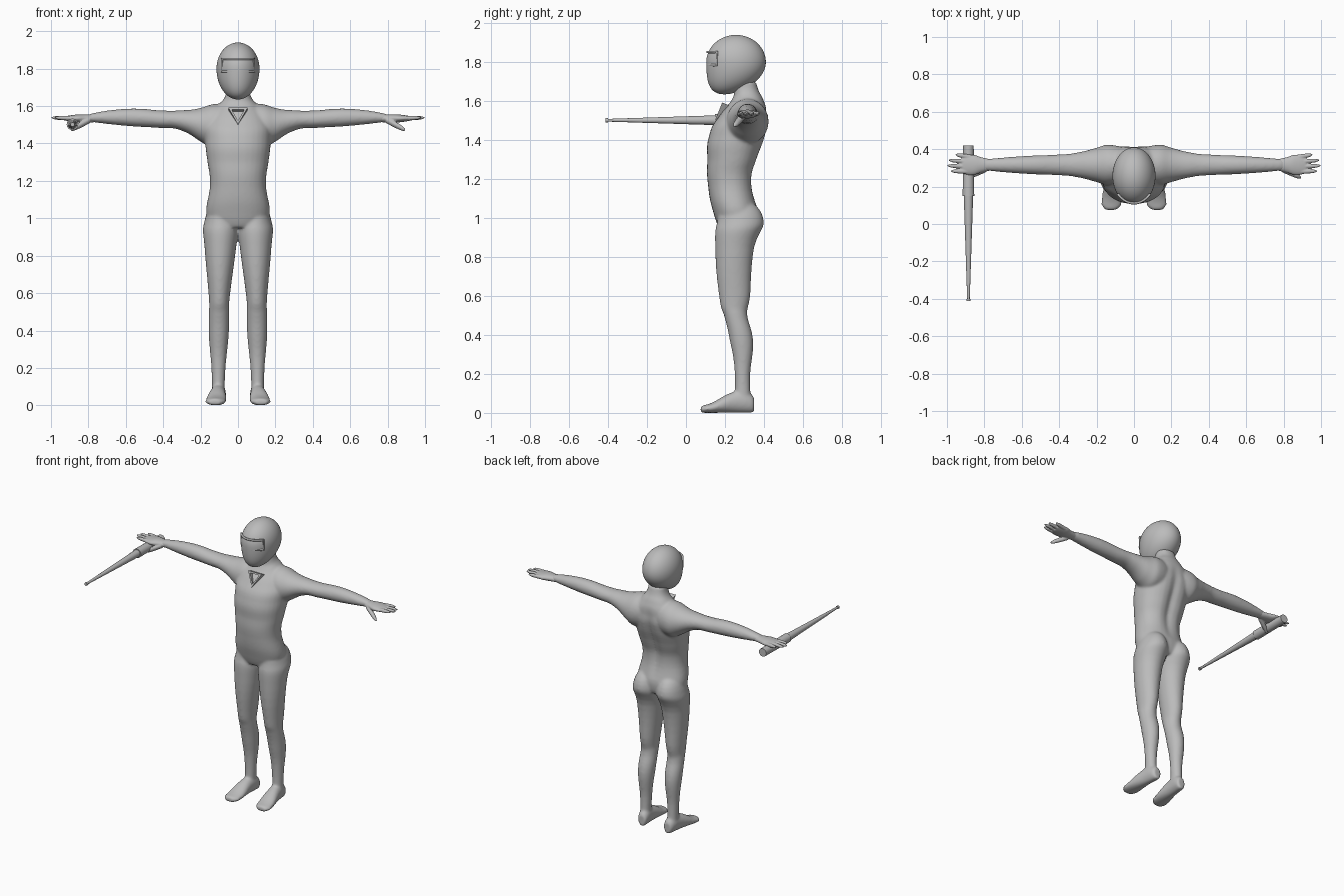
import bpy, bmesh, math

default_cube = bpy.data.objects.get("Cube")
if default_cube:
    bpy.data.objects.remove(default_cube, do_unlink=True)

grey = bpy.data.materials.new("plain grey")
grey.use_nodes = True
colour = (0.5, 0.5, 0.5, 1)
grey.diffuse_color = colour
grey.node_tree.nodes["Principled BSDF"].inputs["Base Color"].default_value = colour


def blend(before, start, end, after, t):
    """Ease from start to end, following the slope of the neighbours."""
    ease = t * t * (3 - 2 * t)
    leaving = start + t * (end - before) / 2
    arriving = end - (1 - t) * (after - start) / 2
    return leaving + ease * (arriving - leaving)


def loft(bm, axis, stations, steps=5, sides=32, power=1):
    """Skin oval sections, each (position, centre a, radius a, centre b, radius b)."""
    padded = [stations[0], *stations, stations[-1]]
    rows = []
    for group in zip(padded, padded[1:], padded[2:], padded[3:]):
        for step in range(steps):
            rows.append([blend(*values, step / steps) for values in zip(*group)])
    rows.append(stations[-1])
    rings = []
    for position, centre_a, radius_a, centre_b, radius_b in rows:
        ring = []
        for side in range(sides):
            angle = math.tau * side / sides
            cosine, sine = math.cos(angle), math.sin(angle)
            a = centre_a + radius_a * math.copysign(abs(cosine) ** power, cosine)
            b = centre_b + radius_b * math.copysign(abs(sine) ** power, sine)
            place = {"x": (position, a, b), "y": (a, position, b), "z": (a, b, position)}
            ring.append(bm.verts.new(place[axis]))
        rings.append(ring)
    faces = [bm.faces.new(rings[0]), bm.faces.new(rings[-1])]
    for lower, upper in zip(rings, rings[1:]):
        for side in range(sides):
            faces.append(bm.faces.new((lower[side - 1], lower[side], upper[side], upper[side - 1])))
    bmesh.ops.recalc_face_normals(bm, faces=faces)
    return [vert for ring in rings for vert in ring]


def digit(bm, start, end, radius):
    """Round-tipped finger running from start to end."""
    stations = []
    for step in range(9):
        t = step / 8
        x, y, z = (s + (e - s) * t for s, e in zip(start, end))
        thick = radius * math.sqrt(1.05 - t ** 4)
        stations.append((x, y, thick, z, thick))
    loft(bm, "x", stations, steps=2, sides=16)


def mirrored(bm):
    """Add a copy reflected across the middle plane."""
    copy = bmesh.ops.duplicate(bm, geom=bm.verts[:] + bm.edges[:] + bm.faces[:])["geom"]
    for item in copy:
        if isinstance(item, bmesh.types.BMVert):
            item.co.x = -item.co.x
    bmesh.ops.reverse_faces(bm, faces=[f for f in copy if isinstance(f, bmesh.types.BMFace)])


def finish(bm, name, voxel=0, smoothing=0):
    mesh = bpy.data.meshes.new(name)
    bm.to_mesh(mesh)
    bm.free()
    obj = bpy.data.objects.new(name, mesh)
    bpy.context.collection.objects.link(obj)
    mesh.materials.append(grey)
    mesh.shade_smooth()
    mesh.set_sharp_from_angle(angle=math.radians(40))
    if voxel:
        remesh = obj.modifiers.new("Blend", "REMESH")
        remesh.mode, remesh.voxel_size, remesh.use_smooth_shade = "VOXEL", voxel, True
        soften = obj.modifiers.new("Soften", "SMOOTH")
        soften.factor, soften.iterations = 0.5, smoothing
    return obj


arm_depth = 0.316
body = bmesh.new()

# Legs: height, half width, depth centre, half depth
leg = [(1.08, 0.05, 0.26, 0.08), (0.98, 0.09, 0.28, 0.12), (0.85, 0.085, 0.25, 0.1),
       (0.6, 0.058, 0.25, 0.08), (0.5, 0.054, 0.255, 0.06), (0.37, 0.053, 0.285, 0.06),
       (0.2, 0.038, 0.29, 0.04), (0.05, 0.034, 0.29, 0.045)]
loft(body, "z", [(z, 0.105 - 0.015 * z * z, w, y, d) for z, w, y, d in leg])

# Feet: depth, half width, instep height, toes turned a little outward
foot = [(0.35, 0.02, 0.06), (0.33, 0.035, 0.1), (0.25, 0.042, 0.11),
        (0.14, 0.055, 0.055), (0.09, 0.045, 0.04), (0.075, 0.02, 0.03)]
loft(body, "y", [(y, 0.13 - 0.09 * y, w, top / 2, top / 2) for y, w, top in foot])

# Arms: reach, half depth, height, half thickness
arm = [(0.03, 0.08, 1.51, 0.09), (0.12, 0.107, 1.497, 0.115), (0.2, 0.092, 1.5, 0.09),
       (0.3, 0.067, 1.523, 0.055), (0.42, 0.055, 1.53, 0.047), (0.6, 0.047, 1.54, 0.046),
       (0.8, 0.03, 1.537, 0.02)]
loft(body, "x", [(x, arm_depth, d, z, t) for x, d, z, t in arm])
mirrored(body)

# Torso: height, half width, depth centre, half depth
torso = [(0.95, 0.13, 0.26, 0.09), (1.03, 0.17, 0.255, 0.115), (1.17, 0.15, 0.228, 0.115),
         (1.3, 0.163, 0.24, 0.13), (1.42, 0.175, 0.265, 0.147), (1.52, 0.165, 0.293, 0.125),
         (1.6, 0.11, 0.315, 0.085), (1.65, 0.07, 0.31, 0.065), (1.7, 0.065, 0.3, 0.06)]
trunk = loft(body, "z", [(z, 0, w, y, d) for z, w, y, d in torso], power=0.9)
for vert in trunk:  # hollow along the spine
    rise = (vert.co.z - 1.05) / 0.53
    if vert.co.y > 0.3 and 0 < rise < 1:
        vert.co.y -= 0.025 * math.sin(math.pi * rise) * math.exp(-(vert.co.x / 0.035) ** 2)
finish(body, "body", voxel=0.007, smoothing=14)

# Hands: flat palm, four spread fingers and a lowered thumb
hands = bmesh.new()
palm = [(0.76, 0.028, 0.02), (0.82, 0.042, 0.022), (0.87, 0.055, 0.02), (0.92, 0.043, 0.012)]
loft(hands, "x", [(x, arm_depth, d, 1.534, t) for x, d, t in palm])
for index in range(4):
    base = 0.28 + 0.026 * index
    reach = 1 - 0.014 * (index - 1.2) ** 2
    digit(hands, (0.87, base, 1.534), (reach, base + 0.003 * (index + 1), 1.538), 0.012)
digit(hands, (0.79, 0.295, 1.527), (0.895, 0.248, 1.472), 0.017)
mirrored(hands)
finish(hands, "hands", voxel=0.004, smoothing=2)

# Helmet: egg shape with the chin drawn forward and down
egg = bmesh.new()
bmesh.ops.create_uvsphere(egg, u_segments=48, v_segments=32, radius=1)
for vert in egg.verts:
    x, y, z = vert.co
    chin = max(0, -z)
    vert.co = (0.115 * x, 0.257 + 0.153 * y - 0.06 * chin ** 2, 1.8 + 0.14 * z - 0.025 * chin)
finish(egg, "helmet")

# Visor frame: closed rim wrapped around the face of the helmet
across = [0.085 * (step / 8 - 1) for step in range(17)]
rim = [(x, 1.852) for x in across] + [(x, 1.785) for x in reversed(across)]
curve = bpy.data.curves.new("visor_frame", "CURVE")
curve.dimensions, curve.bevel_depth, curve.bevel_resolution = "3D", 0.007, 1
line = curve.splines.new("POLY")
line.points.add(len(rim) - 1)
line.use_cyclic_u = True
for point, (x, z) in zip(line.points, rim):
    point.co = (x, 0.261 - 0.15 * math.sqrt(1 - (x / 0.116) ** 2), z, 1)
curve.materials.append(grey)
bpy.context.collection.objects.link(bpy.data.objects.new("visor_frame", curve))

# Chest emblem: open triangle pointing down, leaning with the chest
plate = bmesh.new()
outlines = []
for radius in (0.06, 0.04):
    outline = []
    for corner in range(3):
        angle = math.tau * corner / 3
        drop = radius * math.cos(angle)
        outline.append(plate.verts.new((radius * math.sin(angle), 0.19 - 0.4 * drop, 1.556 - drop)))
    outlines.append(outline)
outer, inner = outlines
for corner in range(3):
    plate.faces.new((outer[corner - 1], outer[corner], inner[corner], inner[corner - 1]))
emblem = finish(plate, "chest_triangle")
emblem.data.shade_flat()
thickness = emblem.modifiers.new("Thickness", "SOLIDIFY")
thickness.thickness, thickness.offset = 0.035, 0

# Baton: handle, tapering shaft and small end cap, as depth and radius
profile = [(0.42, 0.028), (0.15, 0.031), (0.15, 0.025), (-0.4, 0.007), (-0.4, 0.011), (-0.413, 0.011)]
baton = bmesh.new()
loft(baton, "y", [(y, -0.885, r, 1.502, r) for y, r in profile], steps=1, sides=24)
finish(baton, "baton")
